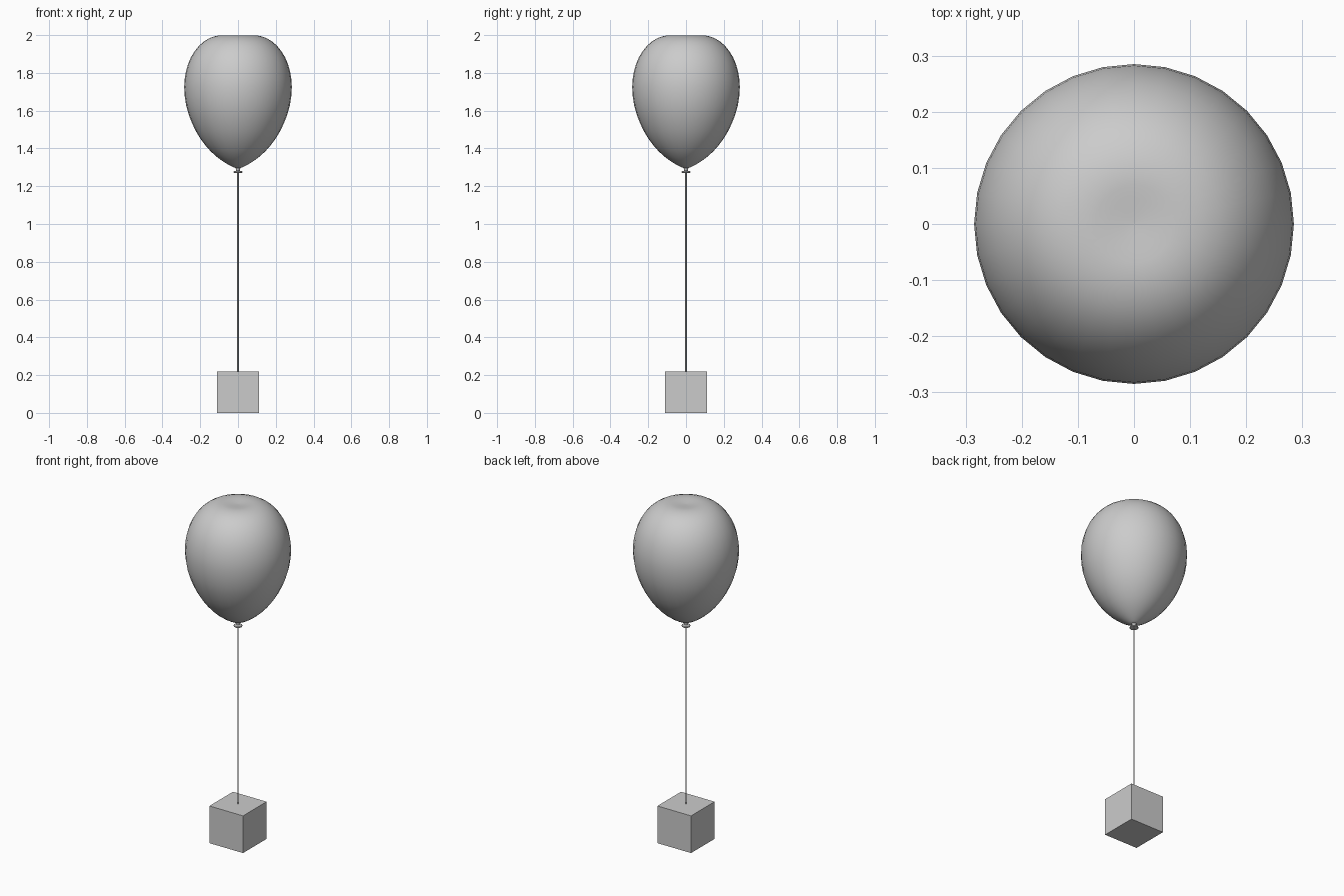
import bpy, bmesh, math
from mathutils import Vector

if "Cube" in bpy.data.objects:
    bpy.data.objects.remove(bpy.data.objects["Cube"])


def catmull(points, steps):
    """Smooth curve through (radius, height) points."""
    p = [Vector(q) for q in points]
    p = [2 * p[0] - p[1]] + p + [2 * p[-1] - p[-2]]
    out = []
    for i in range(1, len(p) - 2):
        a, b, c, d = p[i - 1:i + 3]
        for k in range(steps):
            t = k / steps
            out.append(0.5 * (2 * b + (c - a) * t + (2 * a - 5 * b + 4 * c - d) * t * t
                              + (3 * b - a - 3 * c + d) * t ** 3))
    return out + [p[-2]]


def lathe(name, profile, sides, angle):
    """Revolve an open profile around z and cap both ends."""
    bm = bmesh.new()
    rings = []
    for r, z in profile:
        rings.append([bm.verts.new((r * math.cos(2 * math.pi * i / sides),
                                    r * math.sin(2 * math.pi * i / sides), z))
                      for i in range(sides)])
    for lo, hi in zip(rings, rings[1:]):
        for i in range(sides):
            j = (i + 1) % sides
            bm.faces.new((lo[i], lo[j], hi[j], hi[i]))
    bm.faces.new(rings[0])
    bm.faces.new(rings[-1])
    bmesh.ops.recalc_face_normals(bm, faces=bm.faces)
    mesh = bpy.data.meshes.new(name)
    bm.to_mesh(mesh)
    bm.free()
    obj = bpy.data.objects.new(name, mesh)
    bpy.context.collection.objects.link(obj)
    bpy.ops.object.select_all(action='DESELECT')
    obj.select_set(True)
    bpy.context.view_layer.objects.active = obj
    bpy.ops.object.shade_smooth_by_angle(angle=math.radians(angle))
    return obj


# Balloon: egg-shaped body with a faint dimple at the crown
body = [(0.012, 1.297), (0.032, 1.304), (0.085, 1.335), (0.143, 1.383), (0.20, 1.453),
        (0.243, 1.533), (0.274, 1.625), (0.285, 1.725), (0.275, 1.81), (0.249, 1.883),
        (0.206, 1.944), (0.153, 1.983), (0.095, 1.999), (0.045, 1.997), (0.004, 1.994)]
lathe("balloon", catmull(body, 2), 32, 60)

# Tied neck with a rolled lip
lathe("neck", [(0.022, 1.271), (0.024, 1.275), (0.022, 1.279), (0.010, 1.282),
               (0.010, 1.290), (0.015, 1.302)], 32, 40)

# String
lathe("string", [(0.004, 0.215), (0.004, 1.28)], 8, 60)

# Weight block
bpy.ops.mesh.primitive_cube_add(size=0.22, location=(0, 0, 0.11))
bpy.context.object.name = "weight_block"
